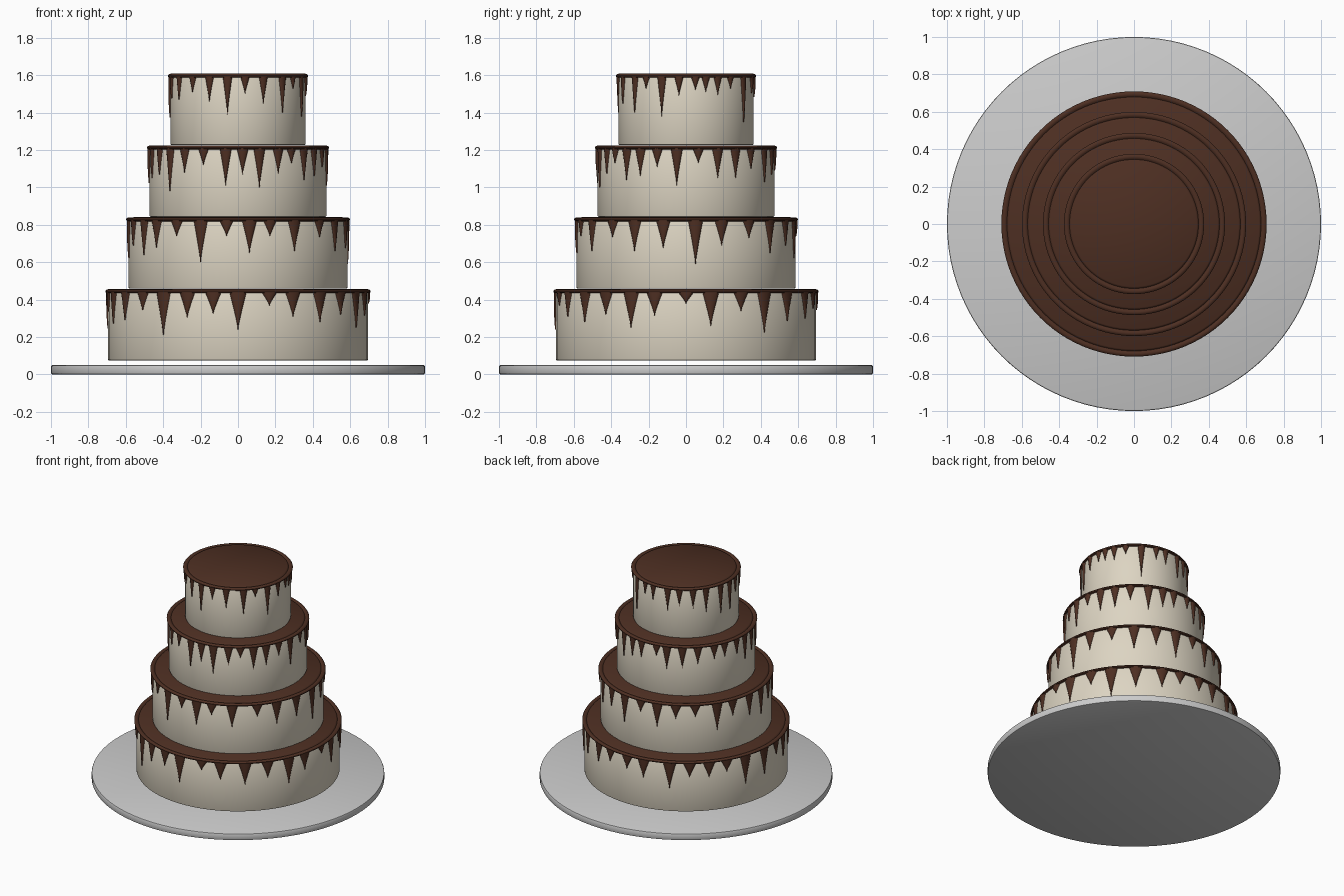
import bpy, bmesh, math, random

if "Cube" in bpy.data.objects:
    bpy.data.objects.remove(bpy.data.objects["Cube"])
random.seed(4)


def material(name, col):
    m = bpy.data.materials.new(name)
    m.diffuse_color = (*col, 1)
    m.use_nodes = True
    m.node_tree.nodes["Principled BSDF"].inputs["Base Color"].default_value = m.diffuse_color
    return m


CREAM = material("cream", (0.72, 0.66, 0.54))
CHOC = material("chocolate", (0.075, 0.028, 0.016))
WHITE = material("plate_white", (0.8, 0.8, 0.78))


def finish(bm, name, mat):
    bmesh.ops.remove_doubles(bm, verts=bm.verts, dist=1e-5)
    bmesh.ops.recalc_face_normals(bm, faces=bm.faces)
    me = bpy.data.meshes.new(name)
    bm.to_mesh(me)
    bm.free()
    ob = bpy.data.objects.new(name, me)
    bpy.context.collection.objects.link(ob)
    me.materials.append(mat)
    bpy.context.view_layer.objects.active = ob
    ob.select_set(True)
    bpy.ops.object.shade_smooth_by_angle(angle=math.radians(40))
    ob.select_set(False)
    return ob


def lathe(name, profile, mat, seg=96):
    bm = bmesh.new()
    vs = [bm.verts.new((r, 0, z)) for r, z in profile]
    es = [bm.edges.new(p) for p in zip(vs, vs[1:])]
    bmesh.ops.spin(bm, geom=vs + es, cent=(0, 0, 0), axis=(0, 0, 1),
                   angle=math.tau, steps=seg, use_merge=True)
    return finish(bm, name, mat)


def disc(name, r, z0, z1, b, mat):
    return lathe(name, [(0, z0), (r - b, z0), (r - b * .3, z0 + b * .3), (r, z0 + b),
                        (r, z1 - b), (r - b * .3, z1 - b * .3), (r - b, z1), (0, z1)], mat)


def add_drip(bm, az, r, top, tip, width):
    """Tapered drip hugging the cake side: rounded outside, flat back."""
    n, rows, prev = 8, 9, None
    for j in range(rows):
        t = j / (rows - 1)
        hw = width * max(0.03, (1 - t) ** 1.15)
        thick = 0.014 * (1 - 0.5 * t ** 3)
        ring = []
        for i in range(n):
            a = math.pi * i / (n - 1)
            ang = az + hw * math.cos(a) / r
            rad = r - 0.002 + thick * math.sin(a)
            ring.append(bm.verts.new((rad * math.cos(ang), rad * math.sin(ang),
                                      top + (tip - top) * t)))
        if prev:
            for i in range(n):
                k = (i + 1) % n
                bm.faces.new((prev[i], prev[k], ring[k], ring[i]))
        else:
            bm.faces.new(ring)
        prev = ring
    bm.faces.new(prev)


# Drips seen on the front and right: azimuth in degrees, tip height
TIERS = [
    (0.695, 0.048, 12.5, [
        (-150, .29), (-137, .345), (-125, .21), (-113, .305), (-101, .325), (-90, .24),
        (-76, .37), (-65, .31), (-51, .28), (-38, .32), (-25, .25), (-14, .315),
        (0, .38), (11, .26), (25, .34), (37, .225), (51, .285), (66, .30)]),
    (0.585, 0.042, 13.5, [
        (-149, .64), (-138, .68), (-124, .74), (-110, .60), (-96, .74), (-84, .65),
        (-73, .74), (-59, .66), (-42, .735), (-28, .66), (-12, .675), (5, .59),
        (19, .69), (35, .73), (50, .65), (65, .69)]),
    (0.473, 0.034, 12.5, [
        (-152, 1.07), (-140, .98), (-127, 1.08), (-113, 1.12), (-98, 1.01), (-87, 1.07),
        (-76, 1.0), (-63, 1.075), (-53, 1.13), (-42, 1.04), (-31, 1.06), (-19, 1.11),
        (-6, 1.01), (8, 1.13), (21, 1.05), (34, 1.05), (47, 1.1), (62, 1.03)]),
    (0.361, 0.027, 15, [
        (-150, 1.47), (-132, 1.51), (-115, 1.46), (-99, 1.39), (-84, 1.5), (-68, 1.45),
        (-49, 1.4), (-36, 1.53), (-21, 1.38), (-6, 1.49), (8, 1.52), (17, 1.51),
        (28, 1.495), (41, 1.53), (58, 1.35)]),
]

# Serving plate
disc("plate", 1.0, 0.0, 0.05, 0.008, WHITE)

for i, (r, width, step, drips) in enumerate(TIERS):
    z = 0.075 + 0.384 * i
    h = z + 0.382
    # Cake layer
    disc(f"cake_tier_{i + 1}", r, z, z + 0.37, 0.006, CREAM)
    # Icing cap with a rounded rim and shallow groove
    R = r + 0.014
    lathe(f"icing_cap_{i + 1}", [
        (0, h), (R - .04, h), (R - .034, h - .004), (R - .03, h - .009),
        (R - .024, h - .004), (R - .015, h - .001), (R - .005, h - .004), (R, h - .011),
        (R - .002, h - .018), (R - .01, h - .022), (0, h - .022)], CHOC)
    # Drips, continued at random lengths round the hidden sides
    bm = bmesh.new()
    allv = list(drips)
    start, end = drips[-1][0], drips[0][0] + 360
    n = round((end - start) / step)
    for k in range(1, n):
        allv.append((start + (end - start) * k / n + random.uniform(-2, 2),
                     h - random.uniform(0.09, 0.24)))
    for az, tip in allv:
        add_drip(bm, math.radians(az), r, h - 0.012, tip, width)
    finish(bm, f"icing_drips_{i + 1}", CHOC)
